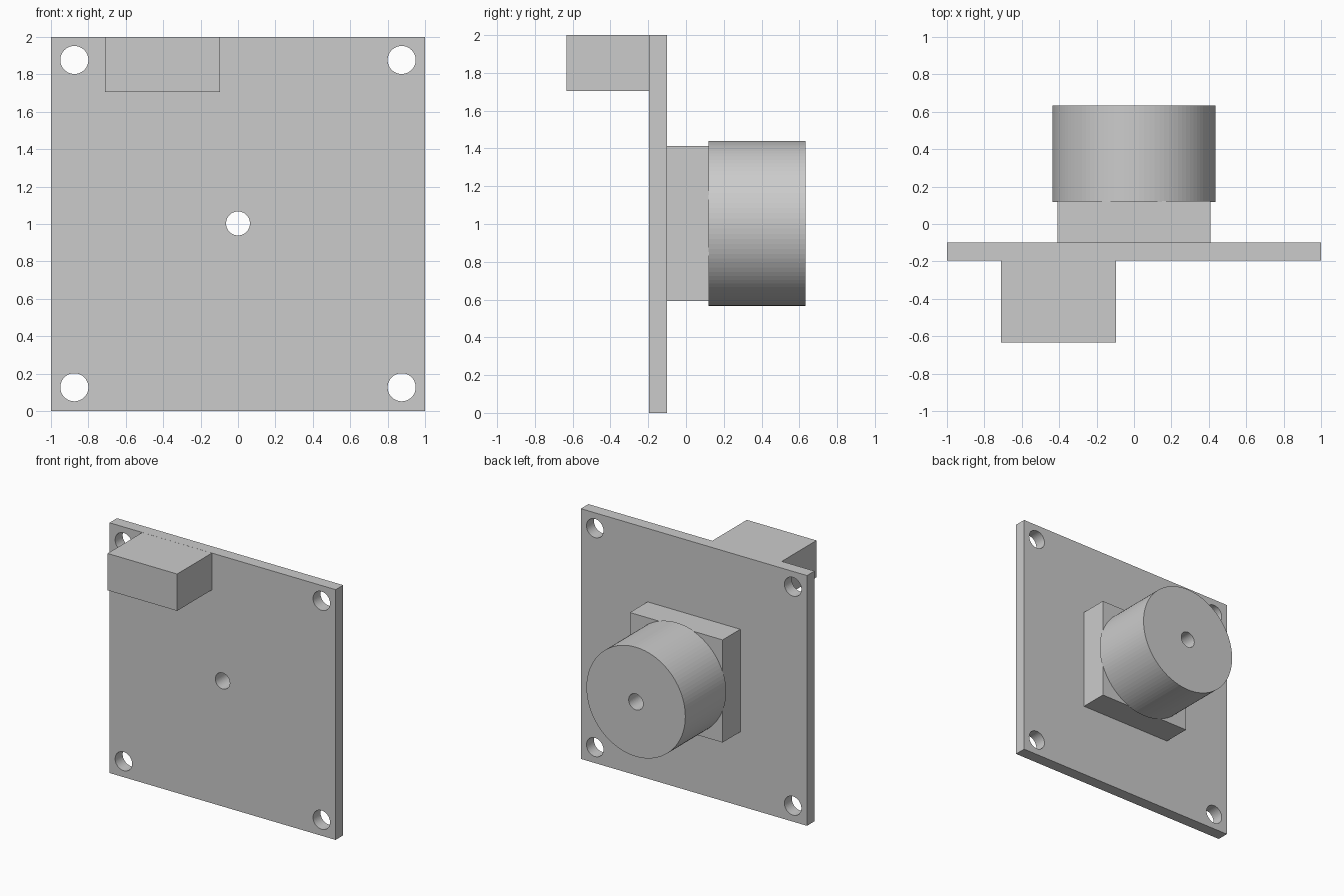
import bpy
from math import pi

if "Cube" in bpy.data.objects:
    bpy.data.objects.remove(bpy.data.objects["Cube"])

CZ = 1.003  # height of the lens axis


def box(name, x, y, z):
    """Box from (min, max) ranges on each axis."""
    bpy.ops.mesh.primitive_cube_add(size=1, location=[(a + b) / 2 for a, b in (x, y, z)])
    ob = bpy.context.object
    ob.name = name
    ob.scale = [b - a for a, b in (x, y, z)]
    bpy.ops.object.transform_apply(location=True, rotation=True, scale=True)
    return ob


def rod(name, x, z, radius, y, sides):
    """Cylinder running along the y axis."""
    bpy.ops.mesh.primitive_cylinder_add(
        vertices=sides, radius=radius, depth=y[1] - y[0],
        location=(x, (y[0] + y[1]) / 2, z), rotation=(pi / 2, 0, 0))
    ob = bpy.context.object
    ob.name = name
    bpy.ops.object.transform_apply(location=True, rotation=True, scale=True)
    return ob


def combine(target, other, operation):
    """Apply a boolean and remove the second object."""
    mod = target.modifiers.new(operation, 'BOOLEAN')
    mod.operation, mod.solver, mod.object = operation, 'EXACT', other
    bpy.context.view_layer.objects.active = target
    bpy.ops.object.modifier_apply(modifier=mod.name)
    bpy.data.objects.remove(other, do_unlink=True)


# Circuit board plate
board = box("camera_board", (-1, 1), (-0.195, -0.10), (0, 2))

# Connector block, lens mount and lens barrel, each sunk slightly into its neighbour
combine(board, box("connector", (-0.71, -0.095), (-0.633, -0.15), (1.705, 1.9995)), 'UNION')
combine(board, box("lens_mount", (-0.41, 0.41), (-0.15, 0.123), (CZ - 0.41, CZ + 0.41)), 'UNION')
combine(board, rod("lens_barrel", 0, CZ, 0.437, (0.118, 0.633), 100), 'UNION')

# Corner screw holes
for x in (-0.875, 0.875):
    for z in (0.127, 1.877):
        combine(board, rod("screw_hole", x, z, 0.075, (-0.3, 0), 48), 'DIFFERENCE')

# Bore through the whole lens axis
combine(board, rod("lens_bore", 0, CZ, 0.064, (-1, 1), 48), 'DIFFERENCE')
